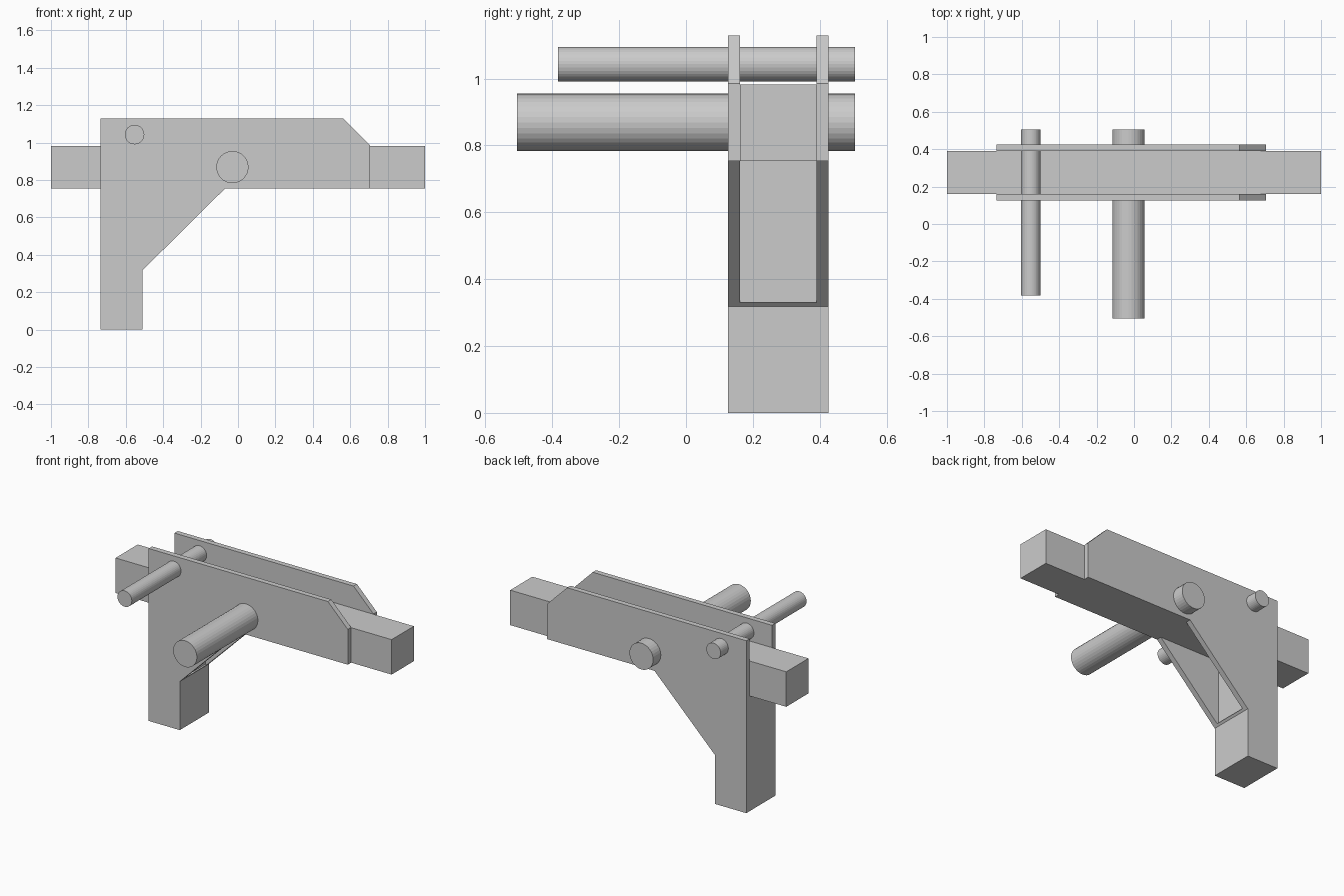
import bpy, bmesh, math

if "Cube" in bpy.data.objects:
    bpy.data.objects.remove(bpy.data.objects["Cube"])

Y0, Y1 = 0.126, 0.426      # outer width of the bracket
IN0, IN1 = 0.161, 0.391    # inner slot between the cheeks


def prism(name, profile, y0, y1):
    """Extrude an (x, z) outline along y."""
    bm = bmesh.new()
    face = bm.faces.new([bm.verts.new((x, y0, z)) for x, z in profile])
    ext = bmesh.ops.extrude_face_region(bm, geom=[face])
    moved = [v for v in ext["geom"] if isinstance(v, bmesh.types.BMVert)]
    bmesh.ops.translate(bm, verts=moved, vec=(0, y1 - y0, 0))
    bmesh.ops.recalc_face_normals(bm, faces=bm.faces)
    mesh = bpy.data.meshes.new(name)
    bm.to_mesh(mesh)
    bm.free()
    obj = bpy.data.objects.new(name, mesh)
    bpy.context.collection.objects.link(obj)
    return obj


def rod(name, x, z, r, y0, y1):
    bpy.ops.mesh.primitive_cylinder_add(
        vertices=32, radius=r, depth=y1 - y0,
        location=(x, (y0 + y1) / 2, z), rotation=(math.pi / 2, 0, 0))
    bpy.context.object.name = name


# Bracket: leg and two cheek plates, cut from one solid outline
bracket = prism("bracket", [
    (-0.735, 0), (-0.51, 0), (-0.51, 0.318), (-0.07, 0.754),
    (0.707, 0.754), (0.707, 0.985), (0.563, 1.129), (-0.735, 1.129)], Y0, Y1)

# Slot cutter: leaves the leg solid up to the underside of the beam
cutter = prism("slot_cutter", [
    (-0.51, 0.33), (1.2, 0.33), (1.2, 1.4), (-1.2, 1.4),
    (-1.2, 0.754), (-0.51, 0.754)], IN0, IN1)
cutter.hide_render = True

mod = bracket.modifiers.new("slot", 'BOOLEAN')
mod.operation = 'DIFFERENCE'
mod.solver = 'EXACT'
mod.object = cutter
bpy.context.view_layer.objects.active = bracket
bpy.ops.object.modifier_apply(modifier=mod.name)
bpy.data.objects.remove(cutter)

# Horizontal beam lying in the slot
prism("beam", [(-1, 0.754), (1, 0.754), (1, 0.983), (-1, 0.983)], IN0, IN1)

# Cross pins
rod("large_pin", -0.03, 0.869, 0.086, -0.505, 0.505)
rod("small_pin", -0.553, 1.043, 0.052, -0.383, 0.505)
